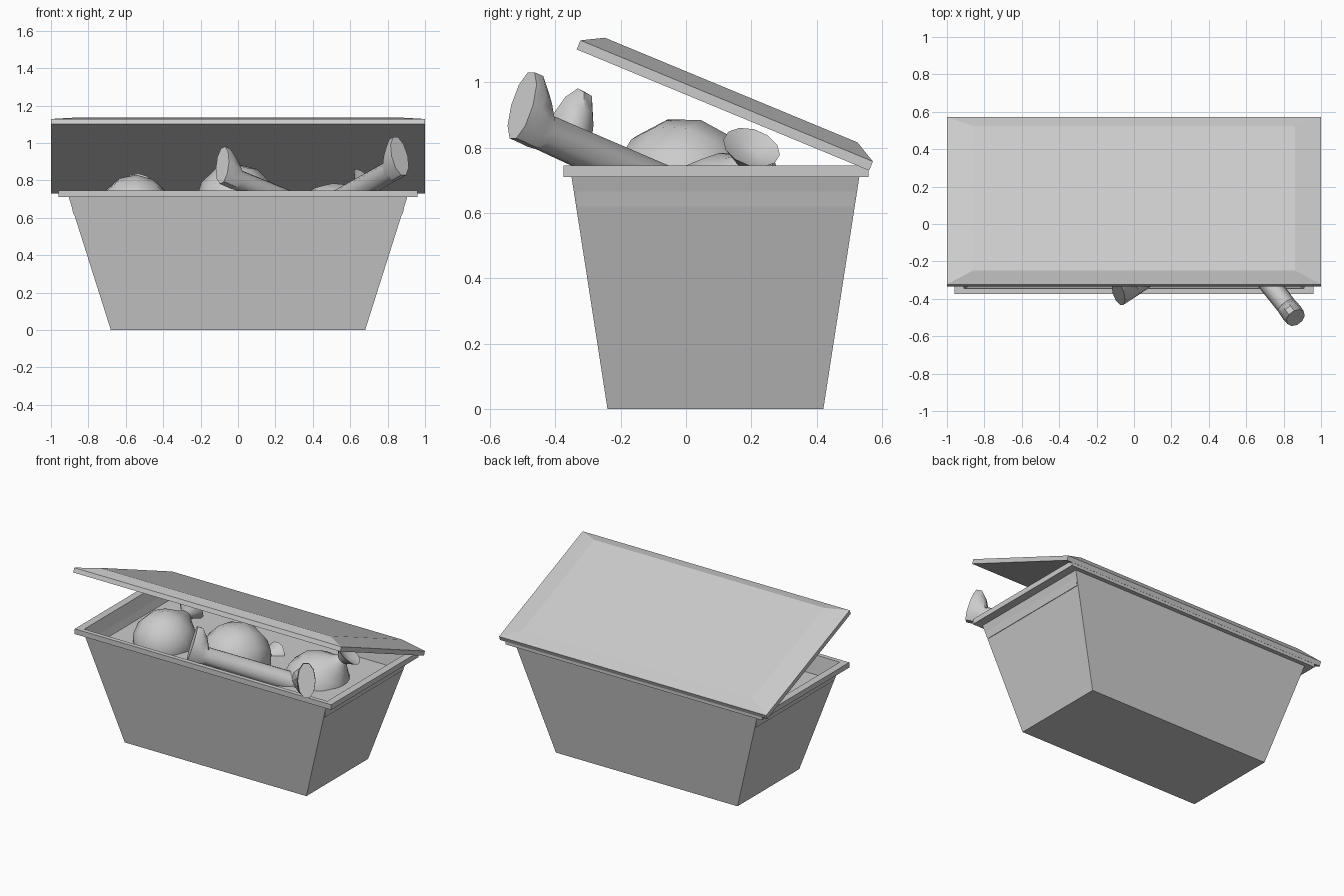
import bpy, math
from mathutils import Vector

if "Cube" in bpy.data.objects:
    bpy.data.objects.remove(bpy.data.objects["Cube"])


def loft(name, rings, smooth=None):
    """Skin a list of equal-sized point rings and cap both ends."""
    n = len(rings[0])
    verts = [tuple(p) for r in rings for p in r]
    faces = [(a * n + i, a * n + (i + 1) % n, (a + 1) * n + (i + 1) % n, (a + 1) * n + i)
             for a in range(len(rings) - 1) for i in range(n)]
    faces.append(tuple(reversed(range(n))))
    faces.append(tuple(range((len(rings) - 1) * n, len(rings) * n)))
    mesh = bpy.data.meshes.new(name)
    mesh.from_pydata(verts, [], faces)
    mesh.update()
    ob = bpy.data.objects.new(name, mesh)
    bpy.context.collection.objects.link(ob)
    if smooth:
        bpy.ops.object.select_all(action='DESELECT')
        bpy.context.view_layer.objects.active = ob
        ob.select_set(True)
        bpy.ops.object.shade_smooth_by_angle(angle=math.radians(smooth))
    return ob


def rect(hx, y0, y1, z):
    return [(-hx, y0, z), (hx, y0, z), (hx, y1, z), (-hx, y1, z)]


# Tapered bin with overhanging rim and a recessed fill level
loft("bin_body", [
    rect(0.68, -0.24, 0.42, 0), rect(0.905, -0.35, 0.53, 0.71),
    rect(0.96, -0.375, 0.558, 0.71), rect(0.96, -0.375, 0.558, 0.745),
    rect(0.91, -0.345, 0.528, 0.745), rect(0.88, -0.33, 0.51, 0.62)])

# Tilted lid: slab with a bevelled top, hinged at the back
lid = loft("lid", [
    rect(1.0, -0.968, 0, 0), rect(1.0, -0.968, 0, 0.03),
    rect(0.86, -0.902, -0.066, 0.066)])
lid.location = (0, 0.56, 0.73)
lid.rotation_euler.x = -math.radians(22.5)


def frame(axis, hint):
    w = Vector(axis).normalized()
    u = Vector(hint)
    u = (u - w * u.dot(w)).normalized()
    return u, w.cross(u), w


# Tied rubbish bags: round body, pinched neck, flared ruffle
def bag(name, center, radius, axis):
    c = Vector(center)
    u, v, w = frame(axis, (0.3, 1, 0.9) if abs(axis[2]) < 0.5 else (1, 0.1, 0))
    prof = [(radius * math.sin(math.radians(a)), -radius * math.cos(math.radians(a)))
            for a in (8, 35, 62, 90, 115, 138)]
    prof += [(0.075, radius * 0.98), (0.035, radius + 0.035),
             (0.09, radius + 0.095), (0.03, radius + 0.07)]
    n = 12
    rings = [[c + u * r * math.cos(math.tau * i / n) + v * r * math.sin(math.tau * i / n) + w * h
              for i in range(n)] for r, h in prof]
    loft(name, rings, 50)


bag("bag_left", (-0.55, 0.0, 0.63), 0.20, (0.05, 0.9, 0.42))
bag("bag_middle", (-0.01, -0.01, 0.672), 0.22, (0.3, 0.9, -0.25))
bag("bag_right", (0.50, 0.12, 0.57), 0.215, (0.19, 0.08, 0.23))


# Legs sticking out of the bin: flat sole, foot, ankle and shin
def leg(name, sole, axis, toe, length):
    c = Vector(sole)
    u, v, w = frame(axis, toe)
    n = 10
    # each section: heel end, toe end, half width, distance back from the sole
    sections = [(-0.06, 0.165, 0.055, 0), (-0.06, 0.165, 0.058, 0.035),
                (-0.06, 0.12, 0.056, 0.075), (-0.055, 0.06, 0.054, 0.105),
                (-0.065, 0.065, 0.065, length)]
    rings = []
    for lo, hi, hw, d in sections:
        mid, half = (lo + hi) / 2, (hi - lo) / 2
        rings.append([c - w * d + u * (mid + half * math.cos(math.tau * (i + 0.5) / n))
                      + v * hw * math.sin(math.tau * (i + 0.5) / n) for i in range(n)])
    loft(name, rings, 40)


leg("leg_right", (0.875, -0.515, 0.88), (0.2, -0.26, 0.115), (-0.07, 0.09, 0.20), 0.72)
leg("leg_left", (-0.085, -0.395, 0.835), (-0.26, -0.19, 0.11), (0.03, 0.12, 0.18), 0.68)
